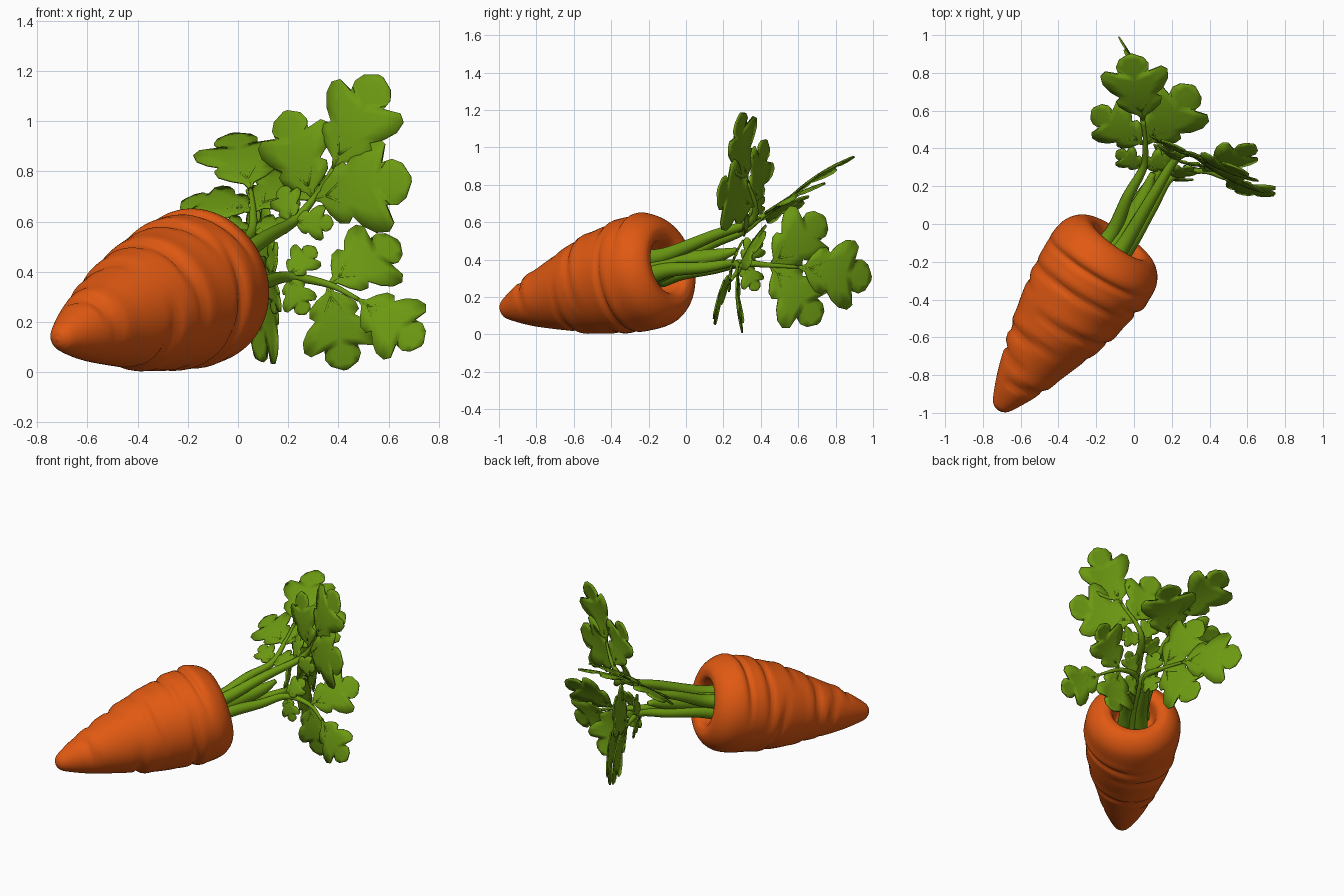
import bpy, bmesh, math
from mathutils import Vector as V

if "Cube" in bpy.data.objects:
    bpy.data.objects.remove(bpy.data.objects["Cube"])


def material(name, rgb):
    m = bpy.data.materials.new(name)
    m.diffuse_color = (*rgb, 1)
    m.use_nodes = True
    m.node_tree.nodes["Principled BSDF"].inputs["Base Color"].default_value = m.diffuse_color
    return m


ORANGE = material("carrot_orange", (0.75, 0.10, 0.006))
GREEN = material("leaf_green", (0.15, 0.32, 0.006))


def finish(bm, name, mat):
    bmesh.ops.recalc_face_normals(bm, faces=bm.faces)
    me = bpy.data.meshes.new(name)
    bm.to_mesh(me)
    bm.free()
    me.materials.append(mat)
    for p in me.polygons:
        p.use_smooth = True
    ob = bpy.data.objects.new(name, me)
    bpy.context.collection.objects.link(ob)
    return ob


def smooth_path(pts, n):
    """Catmull-Rom samples through the points."""
    pts = [V(p) for p in pts]
    ext = [2 * pts[0] - pts[1]] + pts + [2 * pts[-1] - pts[-2]]
    out = []
    for i in range(len(pts) - 1):
        a, b, c, d = ext[i:i + 4]
        for k in range(n):
            t = k / n
            out.append(0.5 * (2 * b + (c - a) * t + (2 * a - 5 * b + 4 * c - d) * t * t
                              + (3 * b - a - 3 * c + d) * t ** 3))
    return out + [pts[-1]]


def skin(bm, rings):
    """Joins rings of points into a closed tube."""
    rings = [[bm.verts.new(p) for p in ring] for ring in rings]
    for a, b in zip(rings, rings[1:]):
        for k in range(len(a)):
            j = (k + 1) % len(a)
            bm.faces.new((a[k], a[j], b[j], b[k]))
    bm.faces.new(rings[0])
    bm.faces.new(rings[-1])


def circle(centre, a, b, radii):
    n = len(radii)
    return [centre + r * (a * math.cos(math.tau * k / n) + b * math.sin(math.tau * k / n))
            for k, r in enumerate(radii)]


# ---- carrot root: lathe around a tilted axis, with partial creases ----
TIP = V((-0.72, -0.985, 0.13))
AXIS = V((0.568, 0.795, 0.212)).normalized()
SIDE = AXIS.cross(V((0, 0, 1))).normalized()
UP = SIDE.cross(AXIS)
PROFILE = [(0, 0.004), (0.012, 0.035), (0.05, 0.065), (0.2, 0.132), (0.43, 0.207),
           (0.62, 0.263), (0.8, 0.294), (0.93, 0.31), (1.02, 0.306), (1.08, 0.28),
           (1.12, 0.238), (1.132, 0.195), (1.11, 0.15), (1.0, 0.115), (0.98, 0.004)]
# position along the root and the angle each crease is centred on
CREASES = [(0.2, 50), (0.31, 170), (0.43, 140), (0.48, 300), (0.62, 50),
           (0.7, 220), (0.8, 110), (0.85, 330), (0.95, 100)]
SEG = 64


def crease(s, ang):
    total = 0
    for i, (s0, mid) in enumerate(CREASES):
        d = ((ang - mid + 180) % 360 - 180) / 85
        if abs(d) < 1:
            x = s - s0 - (0.035 if i % 2 else -0.035) * d
            total += 0.02 * math.cos(d * math.pi / 2) * (
                math.exp(-(x / 0.016) ** 2) - 0.4 * math.exp(-((x - 0.05) / 0.035) ** 2))
    return total


root = bmesh.new()
root_rings = []
for i, q in enumerate(smooth_path([(s, r, 0) for s, r in PROFILE], 8)):
    radii = [max(0.003, q.y - (crease(q.x, 360 * k / SEG) if 4 < i < 80 else 0))
             for k in range(SEG)]
    root_rings.append(circle(TIP + AXIS * q.x, SIDE, UP, radii))
skin(root, root_rings)
finish(root, "carrot_root", ORANGE)

# ---- leaflet: lobed blade from a mirrored half outline (along, across) ----
HALF = [(0, 0.012), (0.09, 0.05), (0.16, 0.17), (0.25, 0.27), (0.34, 0.29), (0.39, 0.23),
        (0.48, 0.34), (0.6, 0.42), (0.72, 0.43), (0.78, 0.36), (0.72, 0.19),
        (0.84, 0.21), (0.93, 0.16), (1.0, 0.025)]


def leaf_point(base, tip, n, u, w):
    ax = tip - base
    size = ax.length
    ax.normalize()
    nn = (n - ax * n.dot(ax)).normalized()
    lift = 0.05 * math.sin(math.pi * u) - 0.22 * w * w
    return base + size * (ax * u + nn.cross(ax) * w + nn * lift)


def add_leaflet(bm, base, tip, n):
    last = len(HALF) - 1
    mid = [bm.verts.new(leaf_point(base, tip, n, i / last, 0)) for i in range(last + 1)]
    for sgn in (1, -1):
        inner, edge = [[bm.verts.new(leaf_point(base, tip, n, i / last * (1 - f) + u * f, sgn * w * f))
                        for i, (u, w) in enumerate(HALF)] for f in (0.5, 1)]
        for row, nxt in ((mid, inner), (inner, edge)):
            for i in range(last):
                bm.faces.new((row[i], row[i + 1], nxt[i + 1], nxt[i]))


# ---- tapered tubes for stems and veins ----
def add_tube(bm, pts, r0, r1, sides, power=1.0):
    rings = []
    end = len(pts) - 1
    for i, p in enumerate(pts):
        d = (pts[min(i + 1, end)] - pts[max(i - 1, 0)]).normalized()
        a = d.cross(V((0.3, -0.2, 1))).normalized()
        r = r1 + (r0 - r1) * (1 - i / end) ** power
        rings.append(circle(p, a, d.cross(a), [r] * sides))
    skin(bm, rings)


# ---- frond: stem from the crown with one end leaflet, a big pair and a small pair ----
def make_frond(name, crown_angle, low, fork, top, end_tip, left_tip, right_tip):
    low, fork, top, end_tip, left_tip, right_tip = map(
        V, (low, fork, top, end_tip, left_tip, right_tip))
    n = (end_tip - top).cross(left_tip - right_tip).normalized()
    a = math.radians(crown_angle)
    start = TIP + AXIS * 1.03 + (SIDE * math.cos(a) + UP * math.sin(a)) * 0.065
    path = smooth_path([start, start + AXIS * 0.14, start.lerp(low, 0.65), low, fork, top], 5)
    along = (fork - low).normalized()
    across = n.cross(along)
    leaflets = [(top, end_tip), (fork, left_tip), (fork, right_tip)]
    leaflets += [(low, low + along * 0.09 + across * w) for w in (0.15, -0.15)]
    blades, ribs = bmesh.new(), bmesh.new()
    add_tube(ribs, path, 0.05, 0.009, 12, 1.3)
    for base, tip in leaflets:
        add_leaflet(blades, base, tip, n)
        # midrib and two side veins
        for u0, u1, w1 in ((0, 0.7, 0), (0.15, 0.55, 0.24), (0.15, 0.55, -0.24)):
            pts = [leaf_point(base, tip, n, u0 + (u1 - u0) * t / 5, w1 * t / 5) for t in range(6)]
            add_tube(ribs, pts, 0.007, 0.003, 6)
    sol = finish(blades, name + "_leaves", GREEN).modifiers.new("thickness", "SOLIDIFY")
    sol.thickness = 0.009
    sol.offset = 0
    finish(ribs, name + "_stem", GREEN)


make_frond("upper_right_frond", 60, (0.22, 0.34, 0.6), (0.3, 0.37, 0.69), (0.38, 0.33, 0.81),
           (0.57, 0.29, 1.18), (0.19, 0.43, 1.04), (0.69, 0.17, 0.77))
make_frond("rear_frond", 150, (0.05, 0.3, 0.55), (0.06, 0.42, 0.64), (0.05, 0.55, 0.73),
           (-0.02, 0.9, 0.95), (-0.22, 0.61, 0.68), (0.32, 0.73, 0.8))
make_frond("back_low_frond", 230, (0.14, 0.3, 0.38), (0.13, 0.45, 0.37), (0.1, 0.6, 0.36),
           (-0.08, 0.99, 0.3), (0.04, 0.74, 0.63), (0.07, 0.71, 0.06))
make_frond("lower_right_frond", 330, (0.2, 0.25, 0.38), (0.36, 0.28, 0.35), (0.48, 0.24, 0.29),
           (0.735, 0.15, 0.11), (0.64, 0.42, 0.52), (0.43, 0.3, 0.01))

# ---- central stem filling the crown ----
core = bmesh.new()
heart = TIP + AXIS * 1.0
add_tube(core, smooth_path([heart, heart + AXIS * 0.18, (0.06, 0.16, 0.42), (0.1, 0.27, 0.45)], 5),
         0.085, 0.015, 14)
finish(core, "central_stem", GREEN)
